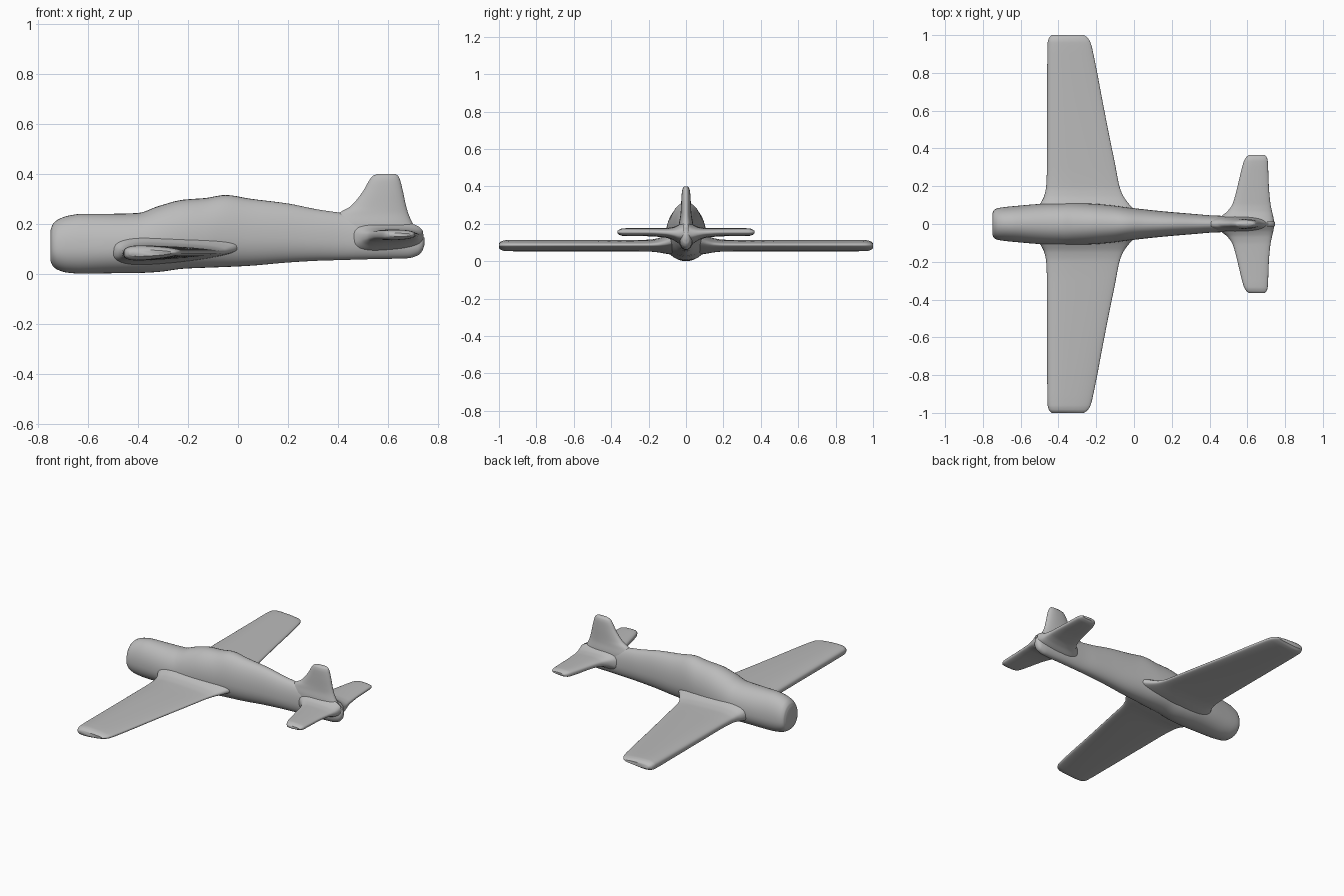
import bpy, bmesh, math

cube = bpy.data.objects.get("Cube")
if cube:
    bpy.data.objects.remove(cube, do_unlink=True)

grey = bpy.data.materials.new("plain_grey")
grey.use_nodes = True
grey.diffuse_color = (0.5, 0.5, 0.5, 1)
bsdf = next(n for n in grey.node_tree.nodes if n.type == 'BSDF_PRINCIPLED')
bsdf.inputs["Base Color"].default_value = (0.5, 0.5, 0.5, 1)
bsdf.inputs["Roughness"].default_value = 0.7


def refine(rows, steps=5):
    """Smooth interpolation without overshoot; column 0 is the station."""
    n, cols = len(rows), len(rows[0])

    def slope(i, c):
        if i in (0, n - 1):
            a = min(i, n - 2)
            return (rows[a + 1][c] - rows[a][c]) / (rows[a + 1][0] - rows[a][0])
        d0 = (rows[i][c] - rows[i - 1][c]) / (rows[i][0] - rows[i - 1][0])
        d1 = (rows[i + 1][c] - rows[i][c]) / (rows[i + 1][0] - rows[i][0])
        return 2 * d0 * d1 / (d0 + d1) if d0 * d1 > 0 else 0

    out = []
    for i in range(n - 1):
        h = rows[i + 1][0] - rows[i][0]
        for k in range(steps):
            t = k / steps
            row = [rows[i][0] + t * h]
            for c in range(1, cols):
                row.append((2*t**3 - 3*t**2 + 1) * rows[i][c]
                           + (t**3 - 2*t**2 + t) * h * slope(i, c)
                           + (3*t**2 - 2*t**3) * rows[i + 1][c]
                           + (t**3 - t**2) * h * slope(i + 1, c))
            out.append(row)
    out.append(list(rows[-1]))
    return out


def loft(name, rows, ring, sides=40):
    """Skin a closed body through the ring made at each station."""
    bm = bmesh.new()
    loops = []
    for row in refine(rows):
        loops.append([bm.verts.new(ring(row, 2 * math.pi * k / sides))
                      for k in range(sides)])
    for a, b in zip(loops, loops[1:]):
        for k in range(sides):
            j = (k + 1) % sides
            bm.faces.new((a[k], a[j], b[j], b[k]))
    bm.faces.new(loops[0])
    bm.faces.new(loops[-1])
    bmesh.ops.recalc_face_normals(bm, faces=bm.faces)
    mesh = bpy.data.meshes.new(name)
    bm.to_mesh(mesh)
    bm.free()
    mesh.materials.append(grey)
    obj = bpy.data.objects.new(name, mesh)
    bpy.context.collection.objects.link(obj)
    bpy.ops.object.select_all(action='DESELECT')
    obj.select_set(True)
    bpy.context.view_layer.objects.active = obj
    bpy.ops.object.shade_smooth_by_angle(angle=math.radians(50))
    return obj


def power(v, p):
    return math.copysign(abs(v) ** p, v)


# Fuselage: x, bottom, top, half width
def body_ring(row, a):
    x, bottom, top, w = row
    mid = bottom + 0.42 * (top - bottom)
    s = power(math.sin(a), 0.95)
    z = mid + s * ((top - mid) if s > 0 else (mid - bottom))
    return (x, w * power(math.cos(a), 0.95), z)


loft("fuselage", [
    (-0.75, 0.05, 0.175, 0.055), (-0.742, 0.032, 0.197, 0.073),
    (-0.72, 0.015, 0.217, 0.084), (-0.68, 0.004, 0.232, 0.09),
    (-0.62, 0.0, 0.24, 0.096), (-0.5, 0.002, 0.24, 0.106),
    (-0.4, 0.003, 0.243, 0.11), (-0.32, 0.007, 0.27, 0.11),
    (-0.22, 0.02, 0.296, 0.107), (-0.13, 0.024, 0.303, 0.1),
    (-0.05, 0.027, 0.315, 0.09), (0.05, 0.032, 0.3, 0.078),
    (0.2, 0.045, 0.281, 0.063), (0.32, 0.052, 0.257, 0.053),
    (0.42, 0.055, 0.243, 0.045), (0.52, 0.058, 0.232, 0.042),
    (0.62, 0.06, 0.22, 0.038), (0.68, 0.062, 0.2, 0.034),
    (0.72, 0.074, 0.175, 0.028), (0.738, 0.092, 0.157, 0.02),
    (0.746, 0.115, 0.143, 0.008)], body_ring)


# Wing and tailplane: span, leading x, trailing x, bottom, top
def wing_ring(side, thin):
    def ring(row, a):
        y, x0, x1, bottom, top = row
        c = power(math.cos(a), 0.75)
        t = 1 - thin * (c + 1) / 2
        x = (x0 + x1) / 2 + (x1 - x0) / 2 * c
        mid = (bottom + top) / 2
        lift = (top - bottom) * 0.12 * (1 - t)
        return (x, side * y, mid + lift + (top - bottom) / 2 * t * power(math.sin(a), 0.7))
    return ring


wing = [(0.03, -0.53, 0.03, 0.012, 0.2), (0.075, -0.515, 0.0, 0.018, 0.175),
        (0.11, -0.495, -0.03, 0.027, 0.15), (0.15, -0.475, -0.058, 0.037, 0.13),
        (0.2, -0.465, -0.077, 0.043, 0.121), (0.3, -0.461, -0.097, 0.045, 0.119),
        (0.6, -0.46, -0.157, 0.045, 0.119), (0.9, -0.459, -0.215, 0.045, 0.119),
        (0.96, -0.457, -0.23, 0.046, 0.118), (0.985, -0.45, -0.245, 0.052, 0.112),
        (1.0, -0.435, -0.265, 0.066, 0.098)]

tail = [(0.01, 0.42, 0.742, 0.07, 0.225), (0.04, 0.46, 0.737, 0.088, 0.2),
        (0.07, 0.497, 0.73, 0.108, 0.186), (0.11, 0.523, 0.722, 0.122, 0.18),
        (0.2, 0.548, 0.714, 0.13, 0.179), (0.3, 0.572, 0.71, 0.131, 0.179),
        (0.335, 0.583, 0.708, 0.132, 0.178), (0.355, 0.595, 0.702, 0.138, 0.172),
        (0.366, 0.61, 0.692, 0.147, 0.163)]

for label, side in (("left", -1), ("right", 1)):
    loft(label + "_wing", wing, wing_ring(side, 0.55))
    loft(label + "_tailplane", tail, wing_ring(side, 0.3))


# Fin: height, leading x, trailing x, half thickness
def fin_ring(row, a):
    z, x0, x1, t = row
    return ((x0 + x1) / 2 + (x1 - x0) / 2 * power(math.cos(a), 0.85),
            t * power(math.sin(a), 0.9), z)


loft("tail_fin", [
    (0.14, 0.36, 0.742, 0.042), (0.2, 0.37, 0.7, 0.038),
    (0.24, 0.4, 0.682, 0.031), (0.27, 0.45, 0.673, 0.028),
    (0.33, 0.5, 0.66, 0.025), (0.37, 0.523, 0.65, 0.022),
    (0.39, 0.538, 0.642, 0.017), (0.4, 0.558, 0.63, 0.008)], fin_ring)
